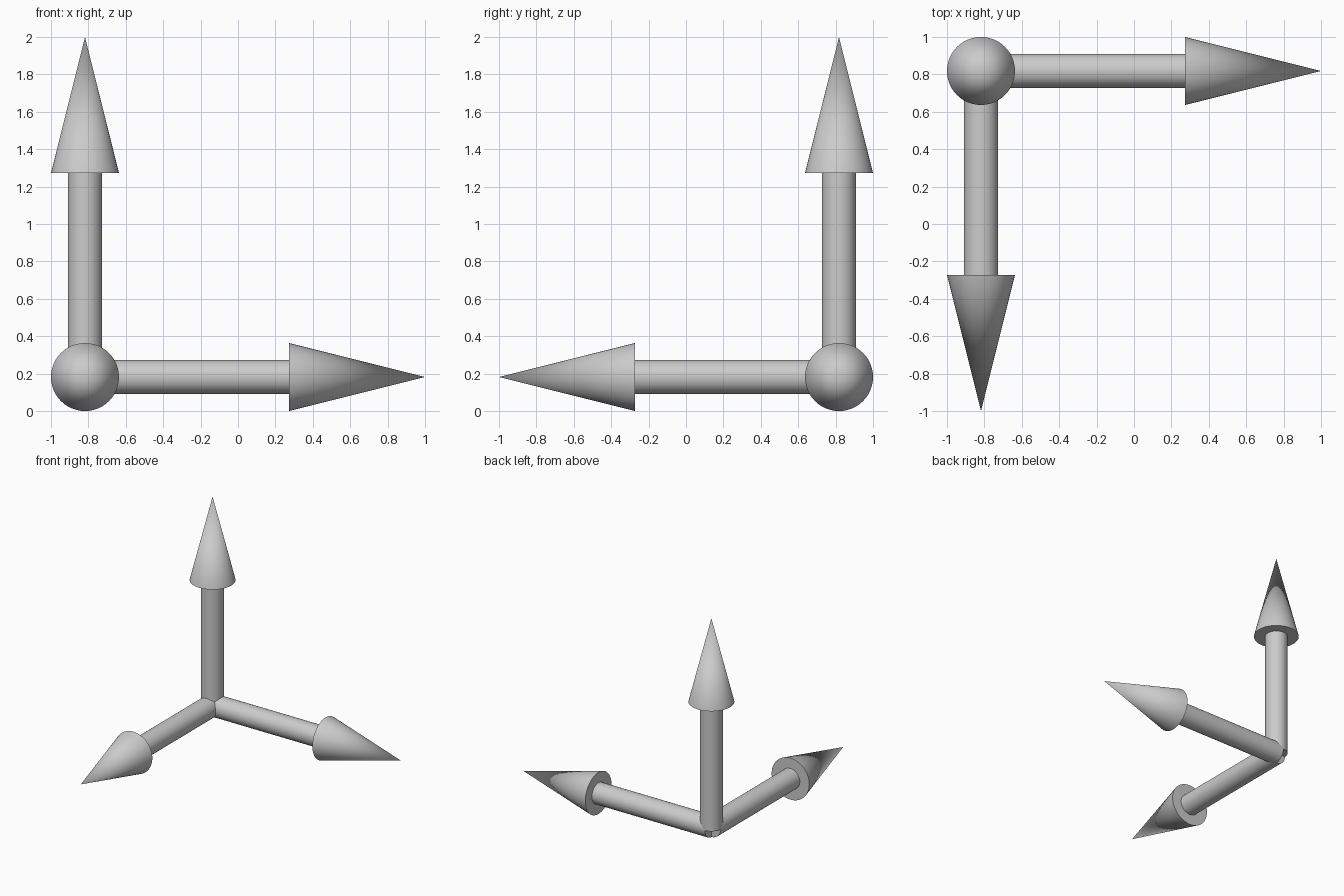
import bpy
import bmesh
from math import radians, cos, sin, tau
from mathutils import Vector

if "Cube" in bpy.data.objects:
    bpy.data.objects.remove(bpy.data.objects["Cube"])

U = 1 / 11                               # shaft radius; everything is a multiple of it
ORIGIN = Vector((-9 * U, 9 * U, 2 * U))  # shared corner of the three arrows
SIDES = 48


def arrow(name, rotation):
    """Shaft and cone head lathed as one closed body along local z."""
    bm = bmesh.new()
    rings = []
    for r, z in [(1, 0), (1, 12), (2, 12)]:
        rings.append([bm.verts.new((r * U * cos(tau * i / SIDES),
                                    r * U * sin(tau * i / SIDES), z * U))
                      for i in range(SIDES)])
    tip = bm.verts.new((0, 0, 20 * U))
    bm.faces.new(rings[0][::-1])
    for i in range(SIDES):
        j = (i + 1) % SIDES
        for a, b in zip(rings, rings[1:]):
            bm.faces.new((a[i], a[j], b[j], b[i]))
        bm.faces.new((rings[-1][i], rings[-1][j], tip))
    mesh = bpy.data.meshes.new(name)
    bm.to_mesh(mesh)
    bm.free()
    obj = bpy.data.objects.new(name, mesh)
    obj.location = ORIGIN
    obj.rotation_euler = rotation
    bpy.context.collection.objects.link(obj)
    bpy.ops.object.select_all(action='DESELECT')
    obj.select_set(True)
    bpy.context.view_layer.objects.active = obj
    bpy.ops.object.shade_smooth_by_angle(angle=radians(35))


# One arrow per axis: up, right and towards the front
arrow("up_arrow", (0, 0, 0))
arrow("right_arrow", (0, radians(90), 0))
arrow("front_arrow", (radians(90), 0, 0))
